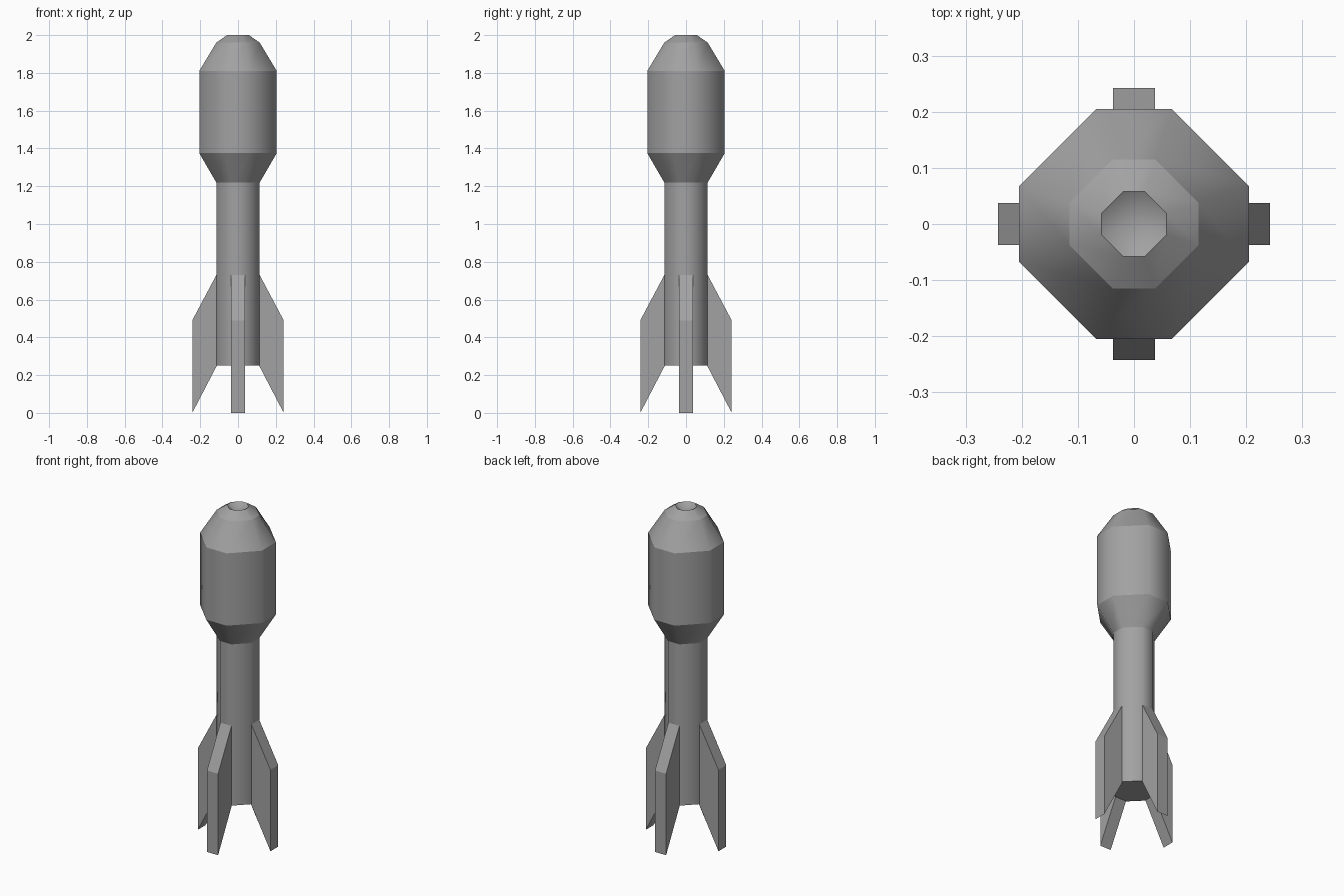
import bpy, bmesh
from math import pi
from mathutils import Matrix, Vector

cube = bpy.data.objects.get("Cube")
if cube:
    bpy.data.objects.remove(cube, do_unlink=True)

grey = bpy.data.materials.new("mid grey")
grey.use_nodes = True
colour = (0.36, 0.36, 0.36, 1)
grey.diffuse_color = colour
grey.node_tree.nodes["Principled BSDF"].inputs["Base Color"].default_value = colour

NARROW = 0.33   # half width of the narrow octagon sides, relative to radius


def octagon(r, z):
    """Octagon with four narrow sides on the axes and four wide diagonals."""
    points = []
    for k in range(4):
        turn = Matrix.Rotation(k * pi / 2, 3, 'Z')
        points += [turn @ Vector((r, s * NARROW * r, z)) for s in (-1, 1)]
    return points


def finish(bm, name):
    mesh = bpy.data.meshes.new(name)
    bm.to_mesh(mesh)
    bm.free()
    mesh.materials.append(grey)
    obj = bpy.data.objects.new(name, mesh)
    bpy.context.collection.objects.link(obj)
    return obj


# Body: stacked rings from the tail to the rim of the nose
profile = [(0.115, 0.25), (0.115, 0.735), (0.115, 1.22), (0.205, 1.375),
           (0.205, 1.81), (0.115, 1.96), (0.058, 2.0)]
bm = bmesh.new()
rings = [[bm.verts.new(p) for p in octagon(r, z)] for r, z in profile]
for low, high in zip(rings, rings[1:]):
    for i in range(8):
        j = (i + 1) % 8
        bm.faces.new((low[i], low[j], high[j], high[i])).smooth = True
bm.faces.new(rings[0][::-1])

# Hollow in the nose tip
pit = bm.verts.new((0, 0, 1.96))
for i in range(8):
    bm.faces.new((rings[-1][i], rings[-1][(i + 1) % 8], pit)).smooth = True

# Crisp rings wherever the profile bends
for n, ring in enumerate(rings):
    if n != 1:
        for i in range(8):
            bm.edges.get((ring[i], ring[(i + 1) % 8])).smooth = False
finish(bm, "rocket_body")

# Four swept fins on the narrow sides
fin_outline = [(0.112, 0.25), (0.242, 0.0), (0.242, 0.49), (0.112, 0.735)]
for k, side in enumerate(("left", "back", "right", "front")):
    bm = bmesh.new()
    sides = [[bm.verts.new((x, y, z)) for x, z in fin_outline]
             for y in (-0.037, 0.037)]
    bm.faces.new(sides[0])
    bm.faces.new(sides[1][::-1])
    for i in range(4):
        j = (i + 1) % 4
        bm.faces.new((sides[0][j], sides[0][i], sides[1][i], sides[1][j]))
    bm.transform(Matrix.Rotation(k * pi / 2, 4, 'Z'))
    finish(bm, side + "_fin")
